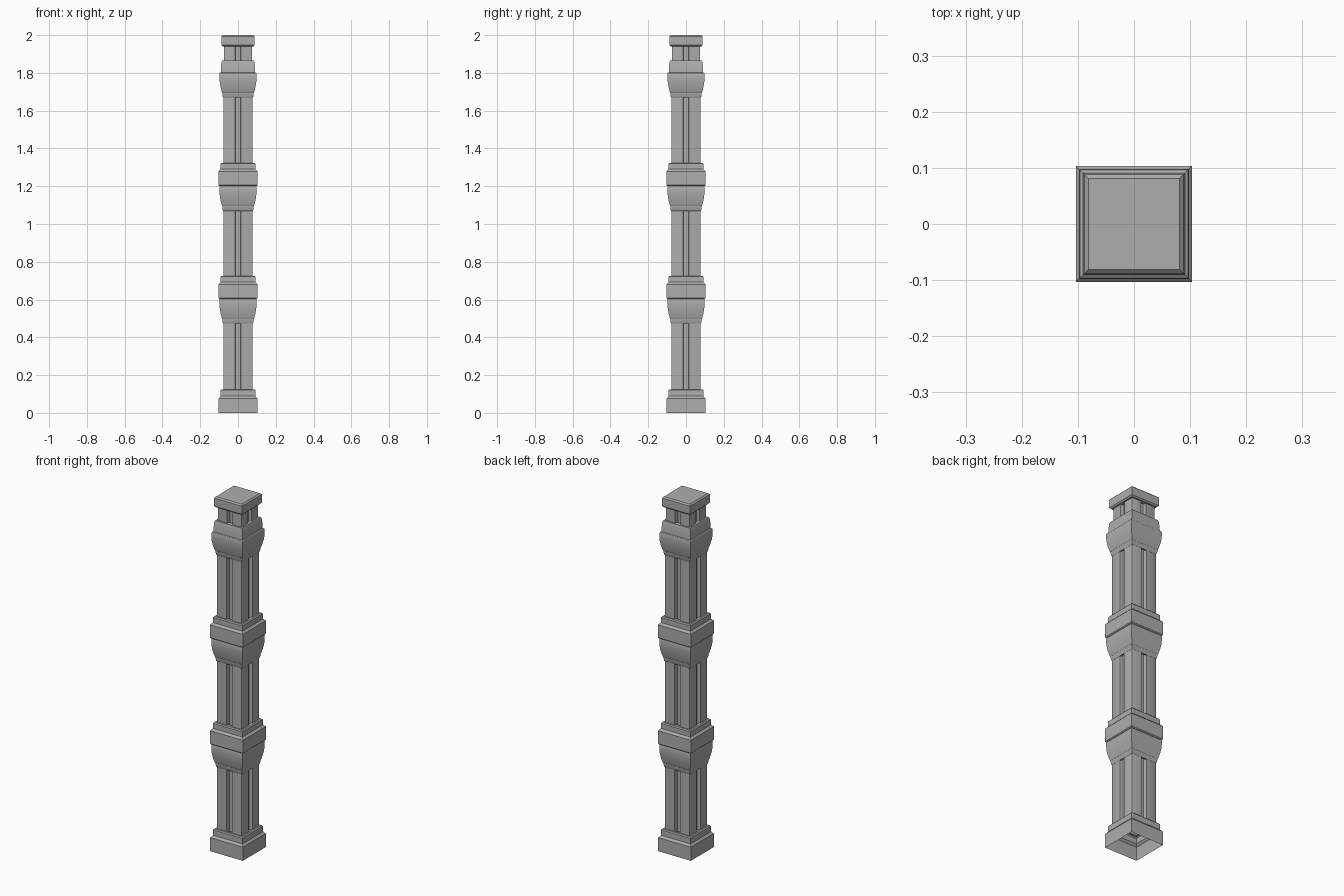
import bpy, bmesh, math

cube = bpy.data.objects.get("Cube")
if cube:
    bpy.data.objects.remove(cube, do_unlink=True)

stone = bpy.data.materials.new("grey_stone")
stone.use_nodes = True
GREY = (0.42, 0.42, 0.42, 1)
stone.diffuse_color = GREY
stone.node_tree.nodes["Principled BSDF"].inputs["Base Color"].default_value = GREY


def loft(name, rings, cap=False):
    """Join stacked rings of points into a shell, closing the top if asked."""
    bm = bmesh.new()
    loops = [[bm.verts.new(p) for p in ring] for ring in rings]
    n = len(loops[0])
    for low, high in zip(loops, loops[1:]):
        for i in range(n):
            j = (i + 1) % n
            bm.faces.new((low[i], low[j], high[j], high[i]))
    if cap:
        bm.faces.new(loops[-1])
    mesh = bpy.data.meshes.new(name)
    bm.to_mesh(mesh)
    bm.free()
    mesh.materials.append(stone)
    obj = bpy.data.objects.new(name, mesh)
    bpy.context.collection.objects.link(obj)
    bpy.ops.object.select_all(action='DESELECT')
    obj.select_set(True)
    bpy.context.view_layer.objects.active = obj
    bpy.ops.object.shade_smooth_by_angle(angle=math.radians(32))
    return obj


def square_stack(name, profile, cap=False):
    """Square moulding from (half width, height) pairs."""
    return loft(name, [[(-w, -w, z), (w, -w, z), (w, w, z), (-w, w, z)]
                       for w, z in profile], cap)


def grooved_post(name, half, low, high, depth=0.018):
    """Square post with rounded corners and a central groove on every face."""
    c, g = 0.004, 0.016
    side = [(-half + c, -half), (-g, -half), (-g + 0.004, -half + depth),
            (g - 0.004, -half + depth), (g, -half), (half - c, -half),
            (half - c * 0.3, -half + c * 0.3)]
    outline = []
    for k in range(4):
        co, si = round(math.cos(k * math.pi / 2)), round(math.sin(k * math.pi / 2))
        outline += [(x * co - y * si, x * si + y * co) for x, y in side]
    return loft(name, [[(x, y, z) for x, y in outline] for z in (low, high)])


def block(half, low, high, b=0.005):
    """Profile of a block with bevelled top and bottom edges."""
    return [(half - b, low), (half, low + b), (half, high - b), (half - b, high)]


def flare(z, top):
    """Profile of a lip and a rounded swelling that starts at z."""
    h = top - z
    curve = [(0.078, z), (0.081, z + 0.004), (0.083, z + 0.024)]
    for i in range(8):
        t = i / 7
        curve.append((0.085 + 0.013 * math.sin(t * math.pi / 2),
                      z + 0.026 + (h - 0.05) * t))
    return curve + [(0.098, top - 0.004), (0.096, top)]


# Hollow base with its upper step
square_stack("base", [(0.102, 0)] + block(0.102, 0, 0.082)[1:]
             + block(0.092, 0.084, 0.125)[1:] + [(0.076, 0.125)])

# Grooved shaft and the neck under the cap
grooved_post("shaft", 0.078, 0.12, 1.70)
grooved_post("neck", 0.074, 1.85, 1.95)

# Two matching middle bands
for name, z in (("lower_band", 0.472), ("upper_band", 1.07)):
    top = z + 0.131
    square_stack(name, [(0.07, z)] + flare(z, top)
                 + block(0.103, top, top + 0.083)
                 + block(0.092, top + 0.084, top + 0.123)[1:]
                 + [(0.07, top + 0.123)])

# Capital, with a tapered step above the swelling
square_stack("capital", [(0.07, 1.67)] + flare(1.67, 1.80)
             + [(0.091, 1.803), (0.088, 1.855), (0.084, 1.865), (0.06, 1.865)])

# Top cap
square_stack("cap", [(0.06, 1.94)] + block(0.088, 1.94, 2.0, 0.007), cap=True)
